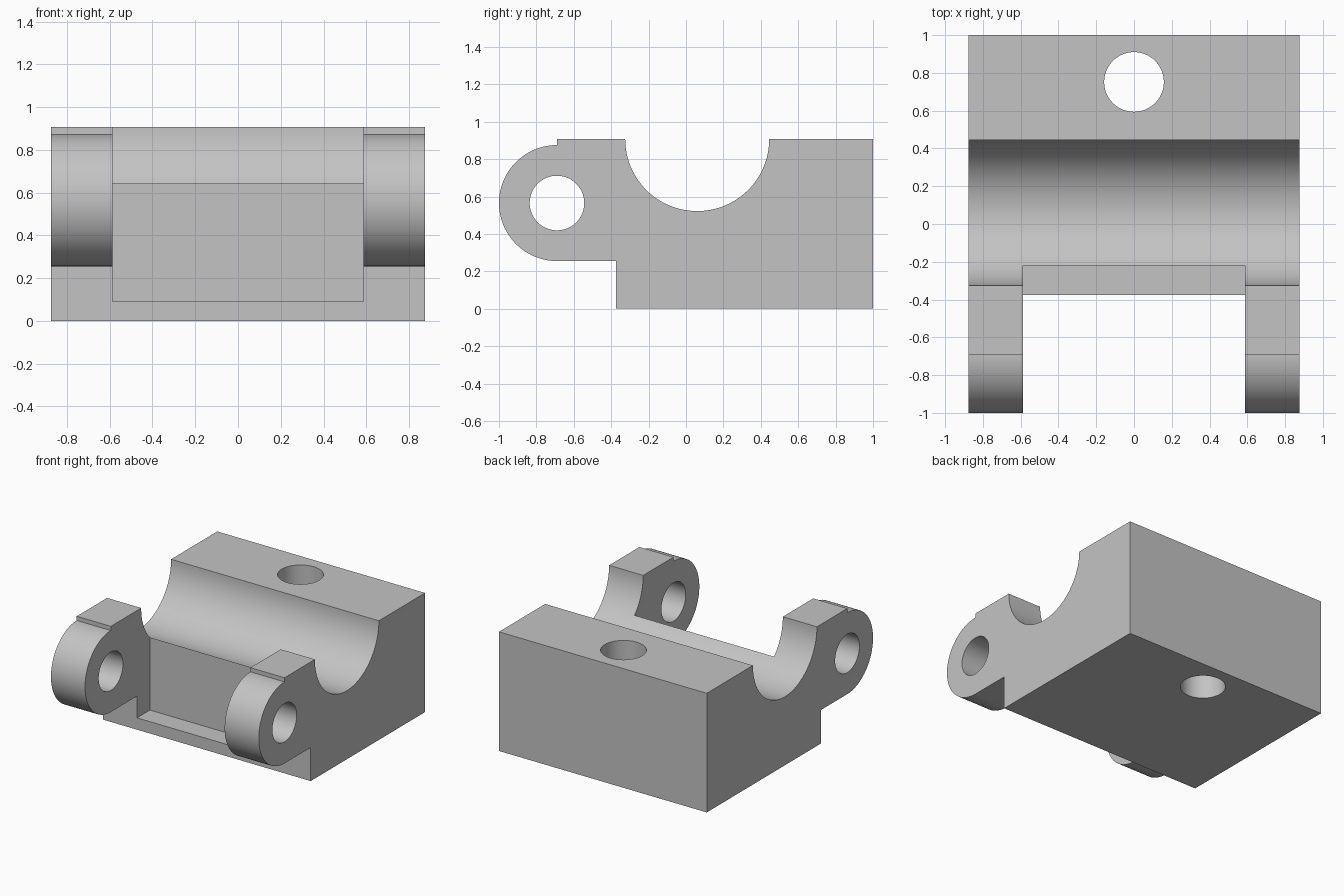
import bpy, bmesh, math
from mathutils import Matrix

if "Cube" in bpy.data.objects:
    bpy.data.objects.remove(bpy.data.objects["Cube"], do_unlink=True)

HALF_WIDTH, TOP = 0.875, 0.907
SADDLE_Y, SADDLE_R = 0.06, 0.385
EAR_Y, EAR_Z, EAR_R = -0.69, 0.565, 0.31

grey = bpy.data.materials.new("plain grey")
grey.use_nodes = True
grey.diffuse_color = (0.55, 0.55, 0.55, 1)
grey.node_tree.nodes["Principled BSDF"].inputs["Base Color"].default_value = grey.diffuse_color


def arc(y, z, radius, start, end, steps=48):
    angles = [math.radians(start + (end - start) * i / steps) for i in range(steps + 1)]
    return [(y + radius * math.cos(a), z + radius * math.sin(a)) for a in angles]


def make_object(name, bm):
    bmesh.ops.recalc_face_normals(bm, faces=bm.faces)
    mesh = bpy.data.meshes.new(name)
    bm.to_mesh(mesh)
    bm.free()
    mesh.materials.append(grey)
    obj = bpy.data.objects.new(name, mesh)
    bpy.context.collection.objects.link(obj)
    return obj


def extrude_profile(name, points, half_width):
    bm = bmesh.new()
    face = bm.faces.new([bm.verts.new((-half_width, y, z)) for y, z in points])
    result = bmesh.ops.extrude_face_region(bm, geom=[face])
    verts = [v for v in result["geom"] if isinstance(v, bmesh.types.BMVert)]
    bmesh.ops.translate(bm, verts=verts, vec=(2 * half_width, 0, 0))
    return make_object(name, bm)


def cylinder(name, centre, radius, depth, along_x=False):
    bm = bmesh.new()
    matrix = Matrix.Translation(centre)
    if along_x:
        matrix = matrix @ Matrix.Rotation(math.pi / 2, 4, "Y")
    bmesh.ops.create_cone(bm, cap_ends=True, segments=64, radius1=radius,
                          radius2=radius, depth=depth, matrix=matrix)
    return make_object(name, bm)


# Block with the half-round saddle and the rounded hinge ears
profile = [(-0.375, 0), (1, 0), (1, TOP)]
profile += arc(SADDLE_Y, TOP, SADDLE_R, 0, -180)
profile += [(EAR_Y, TOP)]
profile += arc(EAR_Y, EAR_Z, EAR_R, 90, 270)
profile += [(-0.375, EAR_Z - EAR_R)]
body = extrude_profile("hinge_block", profile, HALF_WIDTH)

# Cutters: pocket between the ears, pin hole and bolt hole
pocket = [(-1.2, 0.09), (-0.22, 0.09), (-0.22, 1.2), (-1.2, 1.2)]
cutters = [
    extrude_profile("pocket_cutter", pocket, 0.588),
    cylinder("pin_hole_cutter", (0, EAR_Y, EAR_Z), 0.146, 3, along_x=True),
    cylinder("bolt_hole_cutter", (0, 0.752, 0.5), 0.158, 3),
]

bpy.ops.object.select_all(action="DESELECT")
body.select_set(True)
bpy.context.view_layer.objects.active = body
for cutter in cutters:
    cutter.hide_render = True
    cut = body.modifiers.new(cutter.name, "BOOLEAN")
    cut.operation, cut.solver, cut.object = "DIFFERENCE", "EXACT", cutter
    bpy.ops.object.modifier_apply(modifier=cut.name)
    bpy.data.objects.remove(cutter, do_unlink=True)

bpy.ops.object.shade_smooth_by_angle(angle=math.radians(30))
